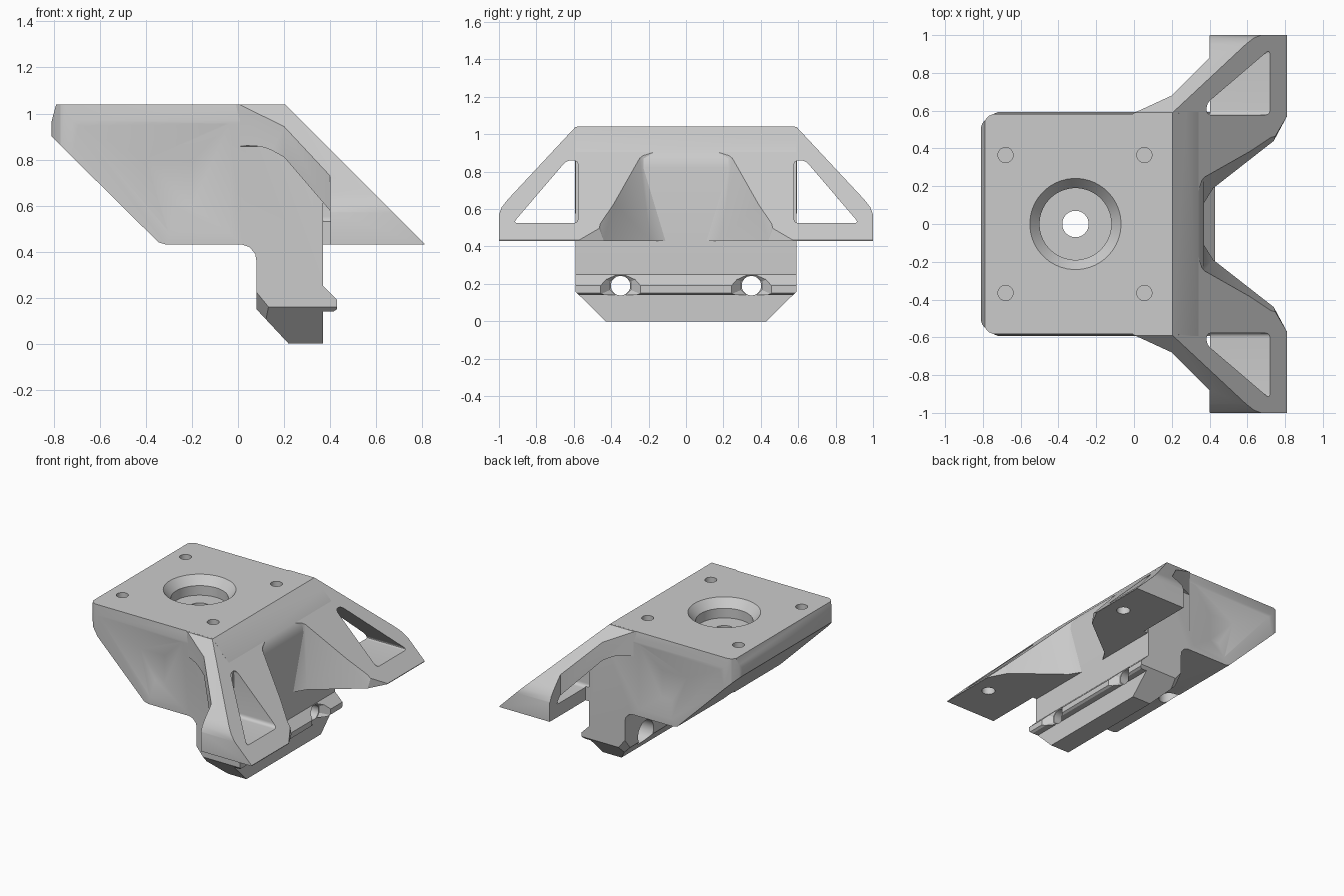
import bpy, bmesh, math
from mathutils import Matrix, Vector

old = bpy.data.objects.get("Cube")
if old:
    bpy.data.objects.remove(old)

grey = bpy.data.materials.new("plain grey")
grey.use_nodes = True
grey.diffuse_color = (0.6, 0.6, 0.6, 1)
grey.node_tree.nodes["Principled BSDF"].inputs["Base Color"].default_value = grey.diffuse_color


def loft(name, start, end, axis, a, b):
    """Solid between two matching outlines lying at a and b along an axis."""
    place = {"X": lambda p, t: (t, p[0], p[1]),
             "Y": lambda p, t: (p[0], t, p[1]),
             "Z": lambda p, t: (p[0], p[1], t)}[axis]
    bm = bmesh.new()
    lower = [bm.verts.new(place(p, a)) for p in start]
    upper = [bm.verts.new(place(p, b)) for p in end]
    bm.faces.new(lower[::-1])
    bm.faces.new(upper)
    n = len(lower)
    for i in range(n):
        j = (i + 1) % n
        bm.faces.new((lower[i], lower[j], upper[j], upper[i]))
    bmesh.ops.connect_verts_nonplanar(bm, angle_limit=0.002, faces=bm.faces[:])
    if bm.calc_volume(signed=True) < 0:
        bmesh.ops.reverse_faces(bm, faces=bm.faces[:])
    mesh = bpy.data.meshes.new(name)
    bm.to_mesh(mesh)
    bm.free()
    mesh.materials.append(grey)
    obj = bpy.data.objects.new(name, mesh)
    bpy.context.collection.objects.link(obj)
    return obj


def prism(name, pts, axis, a, b):
    return loft(name, pts, pts, axis, a, b)


def round_bar(centre, r0, r1, axis, a, b, sides=32):
    ring = [(math.cos(math.tau * (i + 0.5) / sides), math.sin(math.tau * (i + 0.5) / sides))
            for i in range(sides)]
    circle = lambda r: [(centre[0] + r * u, centre[1] + r * v) for u, v in ring]
    return loft("cutter", circle(r0), circle(r1), axis, a, b)


def combine(obj, other, operation):
    """Apply a boolean and discard the second solid."""
    mod = obj.modifiers.new("combine", "BOOLEAN")
    mod.operation, mod.solver, mod.object = operation, "EXACT", other
    graph = bpy.context.evaluated_depsgraph_get()
    mesh = bpy.data.meshes.new_from_object(obj.evaluated_get(graph))
    obj.modifiers.clear()
    obj.data = mesh
    bpy.data.objects.remove(other)


def rounded(pts, r, steps=6):
    out = []
    for i, p in enumerate(pts):
        p = Vector(p)
        before, after = Vector(pts[i - 1]), Vector(pts[(i + 1) % len(pts)])
        s = p + (before - p).normalized() * r
        e = p + (after - p).normalized() * r
        for k in range(steps + 1):
            t = k / steps
            out.append(tuple(s * (1 - t) ** 2 + p * 2 * t * (1 - t) + e * t * t))
    return out


def mirrored(pts, side):
    return [(side * u, v) for u, v in pts]


def flipped(pts, side):
    return [(u, side * v) for u, v in pts]


# Body with foot and lip, from a side profile
profile = [(-.79, 1.04), (.205, 1.04), (.34, .905), (.362, .865), (.37, .82), (.37, .25),
           (.43, .19), (.43, .15), (.415, .14), (.37, .14), (.37, 0), (.22, 0), (.08, .15),
           (.08, .36), (.075, .39), (.05, .42), (.02, .43), (-.31, .43), (-.345, .44),
           (-.81, .9), (-.81, .965)]
body = prism("mount_body", profile, "Y", -.8, .8)

# Chamfered lower foot, drafted upper sides and rounded back corners
half = [(.58, 1.05), (.592, .97), (.592, .16), (.42, -.01)]
section = half + mirrored(half[::-1], -1)
combine(body, prism("cutter", section, "X", -1, 1), "INTERSECT")
back = [(.5, .61), (-.7, .601), (-.77, .572), (-.803, .533), (-.82, .48)]
plan = back + flipped(back[::-1], -1)
combine(body, prism("cutter", plan, "Z", -.1, 1.2), "INTERSECT")

# Shallow dished side panels and clipped foot corners
rim = [(-.72, .96), (-.02, .97), (-.02, .47), (-.3, .47)]
dish = [(-.4, .8), (-.2, .8), (-.2, .6), (-.28, .6)]
clip_top = [(.06, .61), (.085, .61), (.06, .585)]
clip_low = [(.06, .61), (.24, .61), (.06, .43)]
for side in (-1, 1):
    combine(body, loft("cutter", rim, dish, "Y", side * .595, side * .56), "DIFFERENCE")
    combine(body, loft("cutter", flipped(clip_top, side), flipped(clip_low, side), "Z", .24, .05),
            "DIFFERENCE")

# Right wing with sloping inner wall, a triangular window and a blind hole underneath
outer = [(-.05, .55), (0, .588), (.2, .68), (.4, .88), (.4, 1.01), (.81, 1.01)]
core = [(.3, .02), (.15, .3), (.15, .55)]
wing_base = outer + [(.81, .57), (.74, .44), (.42, .19), (.37, .11)] + core
wing_top = outer + [(.81, .66), (.63, .56), (.355, .27), (.33, .18)] + core
wing_slope = [(-.2, .3), (.9445, .3), (.1445, 1.1), (-.2, 1.1)]
wing_drop = [(-.2, .3), (1, .3), (1, .57), (.985, .61), (.952, .652), (.534, 1.1), (-.2, 1.1)]
window = rounded([(.577, .525), (.925, .525), (.638, .86), (.577, .86)], .028)
clear = [(.585, .3), (1.1, .3), (1.1, .575), (.585, .575)]
wing = loft("right_wing", flipped(wing_base, -1), flipped(wing_top, -1), "Z", .43, 1.0395)
combine(wing, prism("cutter", wing_slope, "Y", -1.2, 1.2), "INTERSECT")
combine(wing, prism("cutter", mirrored(wing_drop, -1), "X", -.5, 1), "INTERSECT")
combine(wing, prism("cutter", mirrored(window, -1), "X", .01, 1.1), "DIFFERENCE")
combine(wing, prism("cutter", mirrored(clear, -1), "X", -.1, .402), "DIFFERENCE")
combine(wing, round_bar((.69, -.71), .045, .045, "Z", .3, .49), "DIFFERENCE")

# Left wing is the mirror image
twin_mesh = wing.data.copy()
twin_mesh.transform(Matrix.Scale(-1, 4, (0, 1, 0)))
twin_mesh.flip_normals()
twin = bpy.data.objects.new("left_wing", twin_mesh)
bpy.context.collection.objects.link(twin)

# Central recess with bevelled rim and through hole
centre = (-.31, 0)
for r0, r1, a, b in ((.19, .25, .98, 1.05), (.19, .19, .91, 1), (.07, .07, .3, 1)):
    combine(body, round_bar(centre, r0, r1, "Z", a, b, 48), "DIFFERENCE")

# Four blind screw holes in the top
for x in (-.68, .055):
    for y in (-.365, .365):
        combine(body, round_bar((x, y), .04, .04, "Z", .97, 1.1), "DIFFERENCE")

# Foot bolt holes, with flared notches in the lip and recesses behind
for y in (-.35, .35):
    combine(body, round_bar((y, .19), .052, .052, "X", -.2, .6), "DIFFERENCE")
    combine(body, round_bar((y, .19), .06, .125, "X", .371, .44, 8), "DIFFERENCE")
    combine(body, round_bar((y, .19), .09, .09, "X", -.1, .2), "DIFFERENCE")

bpy.ops.object.select_all(action="DESELECT")
for part in (body, wing, twin):
    part.select_set(True)
bpy.context.view_layer.objects.active = body
bpy.ops.object.shade_smooth_by_angle(angle=math.radians(27))
